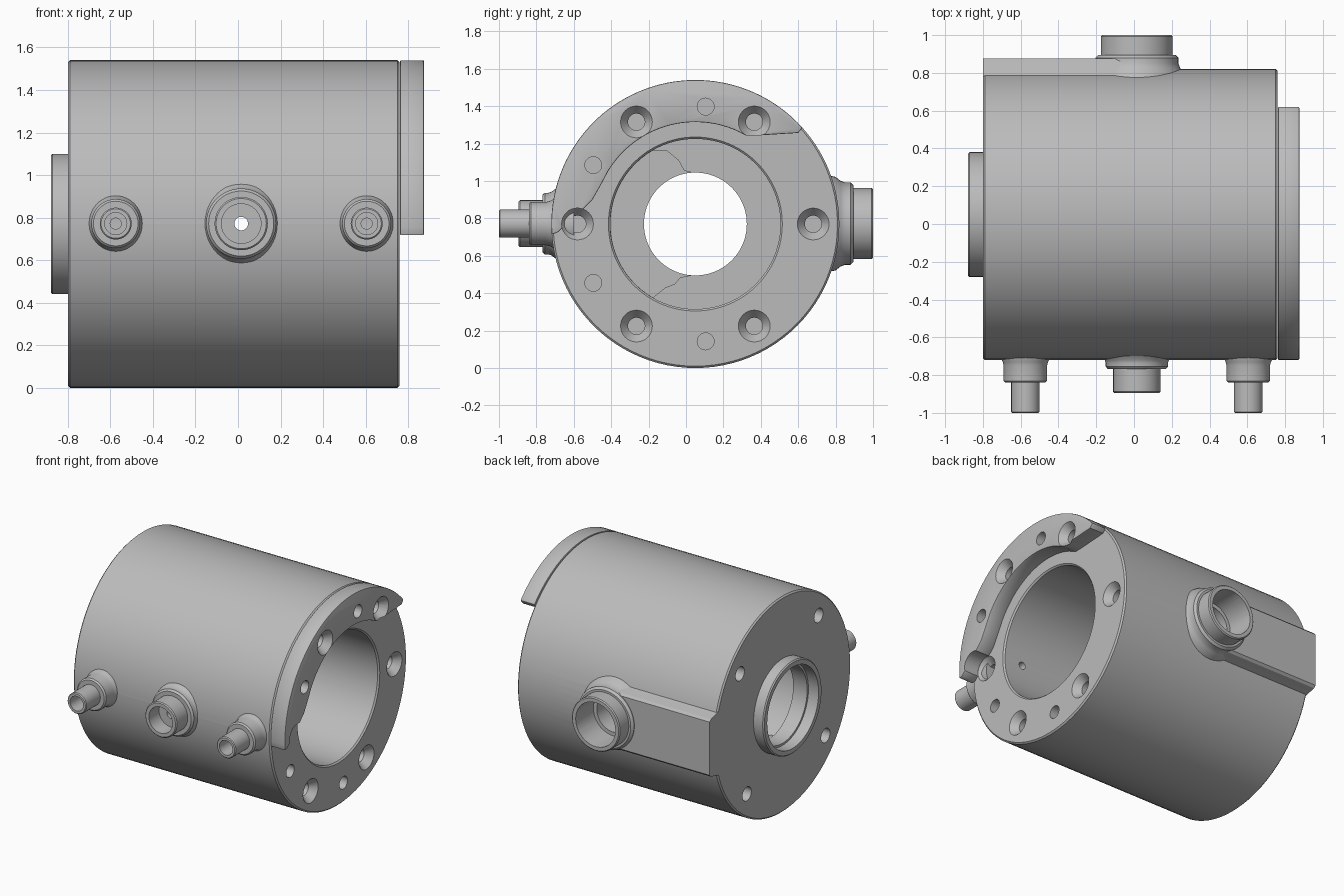
import bpy, bmesh
from math import sin, cos, pi, radians
from mathutils import Vector

cube = bpy.data.objects.get("Cube")
if cube:
    bpy.data.objects.remove(cube)

CY, CZ, R = 0.05, 0.77, 0.77      # axis of the main cylinder and its radius
PORT_Z = 0.772

grey = bpy.data.materials.new("machined_grey")
grey.use_nodes = True
grey.diffuse_color = (0.5, 0.5, 0.5, 1)
grey.node_tree.nodes["Principled BSDF"].inputs["Base Color"].default_value = (0.5, 0.5, 0.5, 1)


def finish(name, bm):
    bmesh.ops.remove_doubles(bm, verts=bm.verts, dist=1e-5)
    bmesh.ops.recalc_face_normals(bm, faces=bm.faces)
    mesh = bpy.data.meshes.new(name)
    bm.to_mesh(mesh)
    bm.free()
    mesh.materials.append(grey)
    obj = bpy.data.objects.new(name, mesh)
    bpy.context.collection.objects.link(obj)
    return obj


def lathe(name, profile, axis, center, segs=48):
    """Revolve a closed (position, radius) loop about the x or y axis."""
    bm = bmesh.new()
    rings = []
    for i in range(segs):
        a = 2 * pi * i / segs
        ring = []
        for t, r in profile:
            u, v = r * cos(a), r * sin(a)
            co = (t, center[0] + u, center[1] + v) if axis == "x" else (center[0] + u, t, center[1] + v)
            ring.append(bm.verts.new(co))
        rings.append(ring)
    n = len(profile)
    for i in range(segs):
        a, b = rings[i], rings[(i + 1) % segs]
        for j in range(n):
            k = (j + 1) % n
            bm.faces.new((a[j], a[k], b[k], b[j]))
    return finish(name, bm)


def prism(name, outline, x0, x1):
    """Extrude a (y, z) outline along x."""
    bm = bmesh.new()
    face = bm.faces.new([bm.verts.new((x0, y, z)) for y, z in outline])
    ext = bmesh.ops.extrude_face_region(bm, geom=[face])["geom"]
    verts = [g for g in ext if isinstance(g, bmesh.types.BMVert)]
    bmesh.ops.translate(bm, verts=verts, vec=Vector((x1 - x0, 0, 0)))
    return finish(name, bm)


def arc(radius, start, end, steps):
    angles = [radians(start + (end - start) * i / steps) for i in range(steps + 1)]
    return [(CY + radius * cos(a), CZ + radius * sin(a)) for a in angles]


def apply(obj, mod):
    bpy.context.view_layer.objects.active = obj
    bpy.ops.object.modifier_apply(modifier=mod.name)


def cut(obj, cutters):
    for c in cutters:
        mod = obj.modifiers.new("cut", "BOOLEAN")
        mod.operation, mod.solver, mod.object = "DIFFERENCE", "EXACT", c
        apply(obj, mod)


# Main housing: bored cylinder with a spigot ring on its right-hand end
body = lathe("housing", [
    (-0.88, 0.29), (-0.88, 0.322), (-0.872, 0.33), (-0.8, 0.33), (-0.8, 0.76),
    (-0.79, R), (0.75, R), (0.76, 0.76), (0.76, 0.465), (0.75, 0.455),
    (-0.65, 0.455), (-0.65, 0.275), (-0.8, 0.275), (-0.8, 0.29)], "x", (CY, CZ), 96)

# Crescent plate on the left end
inner = [(0.615, 1.275), (0.6, 1.257), (0.38, 1.243)] + arc(0.545, 60, 149, 24)
inner += [(-0.46, 0.97), (-0.5, 0.9), (-0.56, 0.84), (-0.66, 0.75), (-0.69, 0.722)]
plate = prism("crescent_plate", arc(R, 184, 42, 48) + inner, 0.762, 0.875)
bevel = plate.modifiers.new("bevel", "BEVEL")
bevel.width, bevel.segments, bevel.angle_limit = 0.006, 2, radians(60)
apply(plate, bevel)

# Flat pad along the back
pad = prism("back_pad", [(0.7, -0.25 + CZ), (0.79, -0.222 + CZ), (0.86, -0.205 + CZ), (0.875, -0.19 + CZ),
                         (0.875, 0.19 + CZ), (0.86, 0.205 + CZ), (0.79, 0.222 + CZ), (0.7, 0.25 + CZ)],
            -0.8, 0.015)

# Ports
back_port = lathe("back_port", [
    (0.7, 0), (0.7, 0.27), (0.8, 0.25), (0.825, 0.23), (0.85, 0.22), (0.88, 0.22),
    (0.895, 0.205), (0.895, 0.19), (0.993, 0.19), (1.0, 0.183), (1.0, 0)], "y", (0.015, PORT_Z))
front_port = lathe("front_port", [
    (-0.6, 0), (-0.6, 0.19), (-0.7, 0.185), (-0.72, 0.17), (-0.735, 0.165), (-0.755, 0.165),
    (-0.768, 0.153), (-0.768, 0.125), (-0.888, 0.125), (-0.895, 0.118), (-0.895, 0)], "y", (0.015, PORT_Z))
nipples = []
for side, x in (("right", -0.575), ("left", 0.605)):
    nipples.append(lathe(side + "_nipple", [
        (-0.6, 0), (-0.6, 0.14), (-0.7, 0.135), (-0.73, 0.12), (-0.75, 0.115), (-0.83, 0.115),
        (-0.84, 0.105), (-0.84, 0.075), (-0.994, 0.075), (-1.0, 0.069), (-1.0, 0)], "y", (x, PORT_Z)))

# Port bores
back_bore = lathe("back_bore_cutter", [
    (0.3, 0), (0.3, 0.13), (0.8, 0.13), (0.8, 0.157), (1.1, 0.157), (1.1, 0)], "y", (0.015, PORT_Z))
front_bore = lathe("front_bore_cutter", [
    (-0.3, 0), (-0.3, 0.032), (-0.78, 0.032), (-0.78, 0.093), (-1.1, 0.093), (-1.1, 0)], "y", (0.015, PORT_Z))
nipple_bores = [lathe("nipple_bore_cutter", [
    (-0.3, 0), (-0.3, 0.026), (-0.88, 0.026), (-0.88, 0.052), (-1.1, 0.052), (-1.1, 0)],
    "y", (x, PORT_Z), 32) for x in (-0.575, 0.605)]

# Bolt holes: six countersunk and four plain on one end, four plain on the other
end_holes = []
for i in range(6):
    c = arc(0.63, 60 * i, 0, 1)[0]
    face = 0.875 if i in (1, 2) else 0.76
    end_holes.append(lathe("countersink_cutter", [
        (0.5, 0), (0.5, 0.045), (face - 0.05, 0.045), (face, 0.085), (1, 0.085), (1, 0)], "x", c, 32))
for a in (85, 150, 210, 275):
    c = arc(0.63, a, 0, 1)[0]
    end_holes.append(lathe("pin_hole_cutter", [(0.58, 0), (0.58, 0.045), (1, 0.045), (1, 0)], "x", c, 24))
rear_holes = []
for a in (40, 130, 220, 310):
    c = arc(0.63, a, 0, 1)[0]
    rear_holes.append(lathe("rear_hole_cutter", [
        (-1, 0), (-1, 0.05), (-0.6, 0.05), (-0.6, 0)], "x", c, 24))

# Shallow pocket in the floor of the main bore
pocket = prism("pocket_cutter", arc(0.454, 120, 240, 24) + [
    (-0.11, 0.43), (-0.06, 0.45), (-0.03, 0.485), (0.05, 0.5),
    (0.05, 1.04), (-0.01, 1.055), (-0.04, 1.11), (-0.1, 1.16)], -0.69, -0.6)

cut(body, [back_bore, front_bore, pocket] + nipple_bores + end_holes + rear_holes)
cut(plate, end_holes)
cut(pad, [back_bore])
cut(back_port, [back_bore])
cut(front_port, [front_bore])
for nipple, bore in zip(nipples, nipple_bores):
    cut(nipple, [bore])

for helper in [back_bore, front_bore, pocket] + nipple_bores + end_holes + rear_holes:
    bpy.data.objects.remove(helper)

# Smooth shading with sharp edges kept
bpy.ops.object.select_all(action="DESELECT")
for obj in [body, plate, pad, back_port, front_port] + nipples:
    obj.select_set(True)
bpy.context.view_layer.objects.active = body
bpy.ops.object.shade_smooth_by_angle(angle=radians(30))
